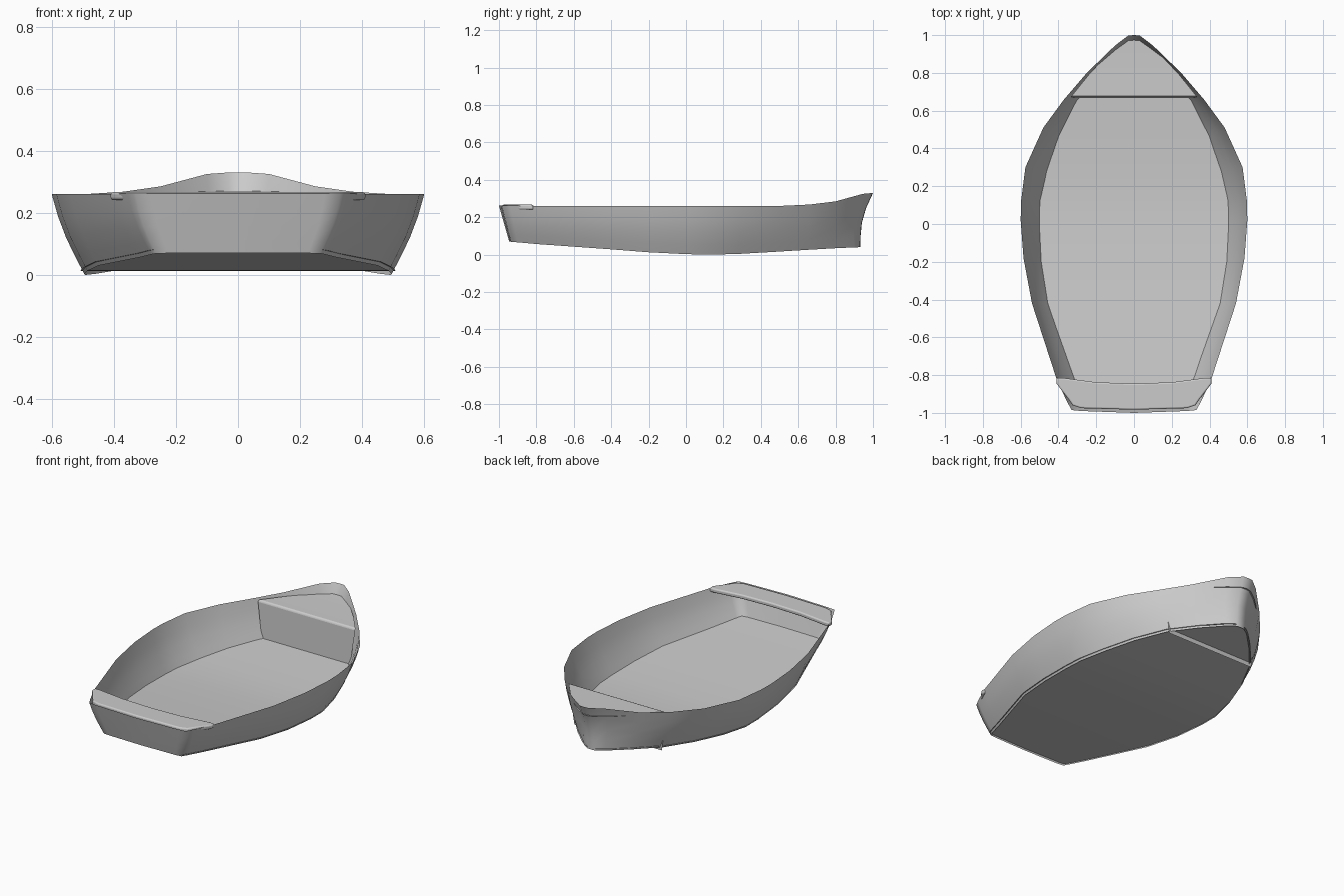
import bpy, bmesh, math

if "Cube" in bpy.data.objects:
    bpy.data.objects.remove(bpy.data.objects["Cube"])

grey = bpy.data.materials.new("plain grey")
grey.diffuse_color = (0.6, 0.6, 0.6, 1)
grey.use_nodes = True
grey.node_tree.nodes["Principled BSDF"].inputs["Base Color"].default_value = grey.diffuse_color


def make(name, verts, faces, angle=None):
    me = bpy.data.meshes.new(name)
    me.from_pydata(verts, [], faces)
    bm = bmesh.new()
    bm.from_mesh(me)
    bmesh.ops.recalc_face_normals(bm, faces=bm.faces)
    bm.to_mesh(me)
    bm.free()
    me.materials.append(grey)
    ob = bpy.data.objects.new(name, me)
    bpy.context.collection.objects.link(ob)
    bpy.context.view_layer.objects.active = ob
    ob.select_set(True)
    if angle is None:
        bpy.ops.object.shade_smooth()
    else:
        bpy.ops.object.shade_smooth_by_angle(angle=math.radians(angle))
    ob.select_set(False)
    return ob


def bevel(ob, width, segs):
    m = ob.modifiers.new("soft edges", 'BEVEL')
    m.width, m.segments, m.limit_method = width, segs, 'ANGLE'
    m.angle_limit = math.radians(40)


def mirror_loop(half):
    """half runs stern centre -> bow centre on +x; returns the closed loop"""
    return half + [(-x, y, z) for x, y, z in half[-2:0:-1]]


# half outlines (x, y, z), matched point for point
rim = [(0, -1, .262), (.28, -.99, .262), (.33, -.985, .262), (.355, -.94, .262),
       (.41, -.82, .261), (.54, -.42, .26), (.585, -.18, .26), (.6, .02, .26),
       (.598, .12, .26), (.575, .3, .26), (.48, .51, .261), (.37, .66, .268),
       (.25, .8, .285), (.10, .945, .325), (.03, .998, .33), (0, 1, .33)]
chine = [(0, -.945, .07), (.225, -.94, .07), (.265, -.935, .069), (.28, -.9, .066),
         (.315, -.8, .057), (.45, -.42, .03), (.485, -.2, .013), (.495, 0, .003),
         (.492, .12, 0), (.455, .28, .004), (.39, .47, .015), (.30, .65, .026),
         (.18, .79, .034), (.07, .9, .039), (.025, .93, .04), (0, .932, .04)]


def between(t, bulge):
    out = []
    for a, b in zip(chine, rim):
        p = [a[i] + (b[i] - a[i]) * t for i in range(3)]
        if b[0] > 0:
            p[0] += bulge * min(1, b[0] / .4)
        if b[1] > .9:
            p[1] -= 2 * bulge     # hollow stem
        out.append(tuple(p))
    return out


# hull side sheet, open at the top
rows = [mirror_loop(r) for r in
        (chine, between(.2, .006), between(.45, .011), between(.72, .009), rim)]
n = len(rows[0])
faces = [(r * n + i, r * n + (i + 1) % n, (r + 1) * n + (i + 1) % n, (r + 1) * n + i)
         for r in range(len(rows) - 1) for i in range(n)]
make("hull", [p for r in rows for p in r], faces)

# floor panel just above the lower hull edge
fl = [(x + .012 if x else 0, y, z + .012) for x, y, z in chine]
m = len(fl)
make("floor", fl + [(-x, y, z) for x, y, z in fl],
     [(0, 1, m + 1)] + [(i, i + 1, m + i + 1, m + i) for i in range(1, m - 2)]
     + [(m - 2, m - 1, 2 * m - 2)], 30)

# bow deck with its bulkhead
deck = [(.30, .665, .012), (.335, .672, .265), (.24, .79, .266), (.165, .87, .267),
        (.10, .93, .269), (.04, .973, .271), (.012, .982, .271)]
k = len(deck)
bow = make("bow_seat", deck + [(-x, y, z) for x, y, z in deck],
           [(i, i + 1, k + i + 1, k + i) for i in range(k - 1)], 60)
bevel(bow, .012, 3)

# stern seat plate
half = [(0, -.983), (.28, -.975), (.325, -.96), (.345, -.93), (.41, -.845),
        (.41, -.815), (.375, -.815), (.2, -.838), (0, -.845)]
loop = half + [(-x, y) for x, y in half[-2:0:-1]]
c = len(loop)
seat = make("stern_seat", [(x, y, z) for z in (.241, .267) for x, y in loop],
            [tuple(range(c)), tuple(range(c, 2 * c))]
            + [(i, (i + 1) % c, c + (i + 1) % c, c + i) for i in range(c)], 60)
bevel(seat, .008, 3)
